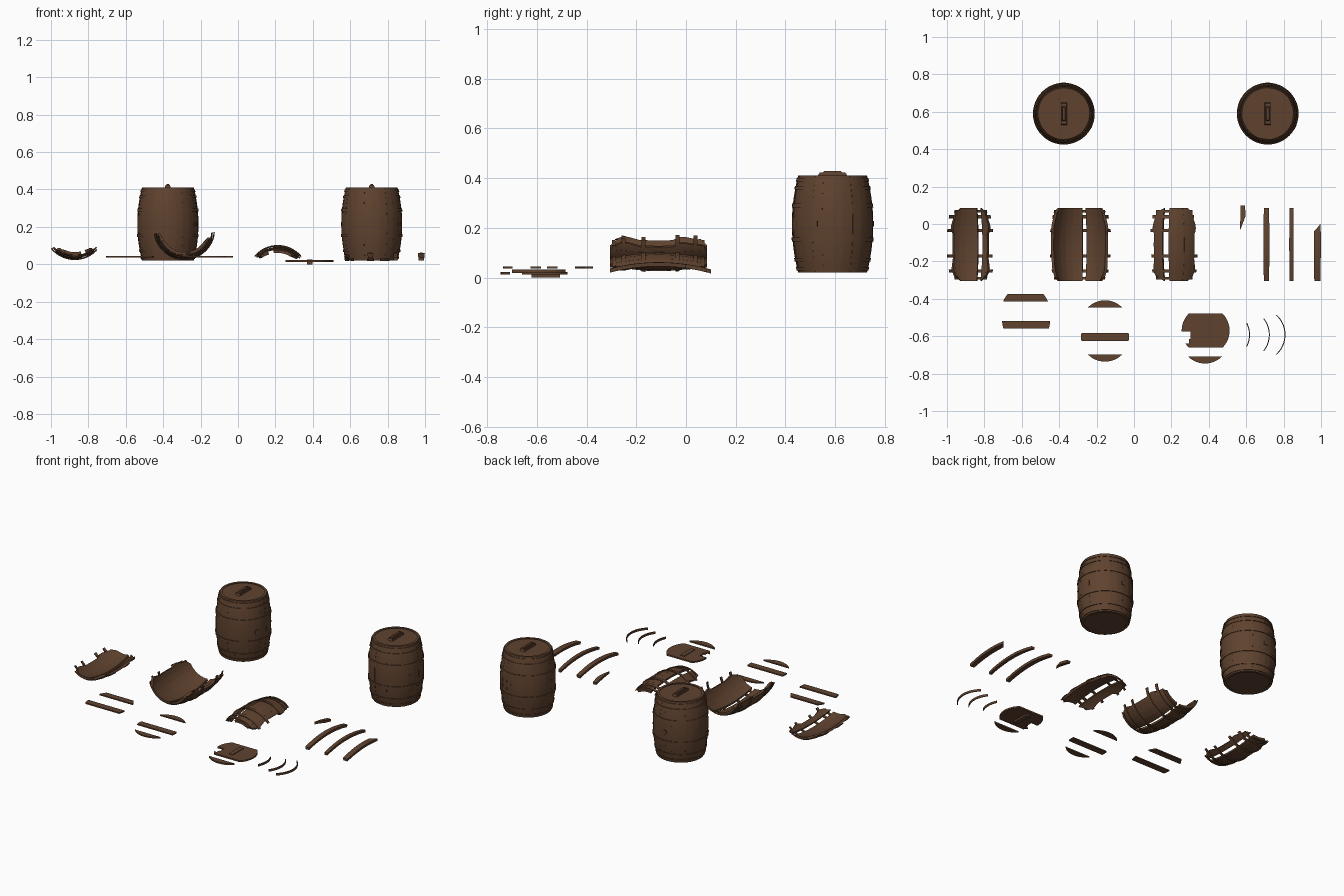
import bpy, bmesh, math, random
from mathutils import Vector

if "Cube" in bpy.data.objects:
    bpy.data.objects.remove(bpy.data.objects["Cube"])

random.seed(4)
LEN, R_END, BULGE, THICK = 0.39, 0.138, 0.025, 0.015

wood = bpy.data.materials.new("dark_brown_wood")
wood.diffuse_color = (0.115, 0.055, 0.028, 1)
wood.use_nodes = True
wood.node_tree.nodes["Principled BSDF"].inputs["Base Color"].default_value = wood.diffuse_color


def radius(s):
    # barrel profile along its axis
    u = (s - LEN / 2) / (LEN / 2)
    return R_END + BULGE * (1 - u * u)


def finish(name, bm):
    bmesh.ops.recalc_face_normals(bm, faces=bm.faces)
    me = bpy.data.meshes.new(name)
    bm.to_mesh(me)
    bm.free()
    me.materials.append(wood)
    ob = bpy.data.objects.new(name, me)
    bpy.context.collection.objects.link(ob)
    bpy.ops.object.select_all(action='DESELECT')
    ob.select_set(True)
    bpy.context.view_layer.objects.active = ob
    bpy.ops.object.shade_smooth_by_angle(angle=math.radians(25))
    return ob


def upright(cx, cy, z):
    return lambda r, a, s: Vector((cx + r * math.sin(a), cy - r * math.cos(a), z + s))


def lying(cx, cz, y, up):
    # up = 1 arches upward, up = -1 is an open trough
    return lambda r, a, s: Vector((cx + r * math.sin(a), y + s, cz + up * r * math.cos(a)))


def patch(bm, place, a0, a1, s0, s1, inner, outer, na=2, ns=10):
    """Solid curved slab; s0 and s1 are (at a0, at a1) pairs so ends can be slanted."""
    grid = {}
    for i in range(na + 1):
        f = i / na
        a = math.radians(a0 + (a1 - a0) * f)
        b0 = s0[0] + (s0[1] - s0[0]) * f
        b1 = s1[0] + (s1[1] - s1[0]) * f
        for j in range(ns + 1):
            s = b0 + (b1 - b0) * j / ns
            for k, off in enumerate((inner, outer)):
                grid[i, j, k] = bm.verts.new(place(radius(s) + off, a, s))

    def quad(*keys):
        bm.faces.new([grid[k] for k in keys])
    for i in range(na):
        for j in range(ns):
            for k in (0, 1):
                quad((i, j, k), (i + 1, j, k), (i + 1, j + 1, k), (i, j + 1, k))
        for j in (0, ns):
            quad((i, j, 0), (i + 1, j, 0), (i + 1, j, 1), (i, j, 1))
    for j in range(ns):
        for i in (0, na):
            quad((i, j, 0), (i, j + 1, 0), (i, j + 1, 1), (i, j, 1))


def hoop(bm, place, a0, a1, s, w=0.017, na=48):
    patch(bm, place, a0, a1, (s, s), (s + w, s + w), -0.001, 0.004, na, 1)


def strip(bm, cx, cy, r, y0, y1, z0, z1, xmin=-1, n=10):
    """Board cut from a round lid between two chords."""
    ys = [y0 + (y1 - y0) * (0.5 - 0.5 * math.cos(math.pi * i / n)) for i in range(n + 1)]
    xs = [math.sqrt(max(r * r - y * y, 1e-6)) for y in ys]
    pts = [(x, y) for x, y in zip(xs, ys)]
    pts += [(max(-x, xmin), y) for x, y in zip(xs[::-1], ys[::-1])]
    lo = [bm.verts.new((cx + x, cy + y, z0)) for x, y in pts]
    hi = [bm.verts.new((cx + x, cy + y, z1)) for x, y in pts]
    bm.faces.new(lo)
    bm.faces.new(hi)
    for i in range(len(pts)):
        j = (i + 1) % len(pts)
        bm.faces.new((lo[i], lo[j], hi[j], hi[i]))


def box(bm, cx, cy, cz, sx, sy, sz, taper=1.0):
    vs = bmesh.ops.create_cube(bm, size=1)['verts']
    for v in vs:
        t = taper if v.co.z > 0 else 1
        v.co = Vector((cx + v.co.x * sx * t, cy + v.co.y * sy * t, cz + v.co.z * sz))


def handle(name, cx, cy, z):
    bm = bmesh.new()
    box(bm, cx, cy, z + 0.006, 0.032, 0.12, 0.012, 0.92)
    box(bm, cx, cy, z + 0.017, 0.018, 0.085, 0.012, 0.8)
    for d in (-0.045, 0.045):
        box(bm, cx, cy + d, z + 0.013, 0.024, 0.014, 0.008)
    finish(name, bm)


HOOPS = (0.008, 0.045, 0.125, 0.262, 0.335, 0.366)

# Whole barrels
for n, cx in enumerate((-0.375, 0.715), 1):
    cy, z = 0.59, 0.02
    place = upright(cx, cy, z)
    bm = bmesh.new()
    for i in range(24):
        d = random.uniform(-0.001, 0.001)
        patch(bm, place, i * 15, i * 15 + 15, (0, 0), (LEN, LEN), -THICK, d, 2, 14)
    finish(f"barrel_{n}_staves", bm)
    bm = bmesh.new()
    for s in HOOPS:
        hoop(bm, place, 0, 360, s, 0.017 if 0.1 < s < 0.3 else 0.014)
    finish(f"barrel_{n}_hoops", bm)
    bm = bmesh.new()
    for z0 in (z + 0.006, z + LEN - 0.014):
        for k in range(7):
            y = -0.128 + k * 0.256 / 7
            strip(bm, cx, cy, 0.128, y, y + 0.256 / 7, z0, z0 + 0.01)
    finish(f"barrel_{n}_end_boards", bm)
    handle(f"barrel_{n}_handle", cx, cy, z + LEN - 0.004)
    bm = bmesh.new()
    for a0 in (60, 176):
        patch(bm, place, a0, a0 + 8, (0.185, 0.185), (0.207, 0.207), -0.002, 0.003, 2, 2)
    finish(f"barrel_{n}_bungs", bm)

# Broken barrel wall sections: centre x, centre z, direction, hoop span, stave angles
SECTIONS = [
    ("trough_small", -0.873, 0.188, -1, (-47, 47),
     [(-37, -24), (-24, -9), (-9, 5), (5, 15), (25, 37)]),
    ("trough_large", -0.287, 0.188, -1, (-80, 82),
     [(-75, -62), (-62, -47), (-47, -32), (-32, -17), (-17, -2), (-2, 5),
      (13, 28), (28, 43), (43, 58), (58, 66)]),
    ("arch", 0.213, -0.062, 1, (-47, 49),
     [(-41, -22), (-10, 5), (5, 20), (20, 33), (33, 43)]),
]
for name, cx, cz, up, span, staves in SECTIONS:
    place = lying(cx, cz, -0.305, up)
    bm = bmesh.new()
    last = len(staves) - 1
    for i, (a0, a1) in enumerate(staves):
        lo, hi = [0, 0], [LEN, LEN]
        if i in (0, last):          # splintered outer staves
            side = 0 if i == 0 else 1
            lo[side] += 0.03
            hi[side] -= 0.025
        patch(bm, place, a0, a1, lo, hi, -THICK, random.uniform(-0.001, 0.001), 2, 12)
    # short splinters left at the edges and bridging the gaps
    for edge, sgn in ((staves[0][0], -1), (staves[-1][1], 1)):
        for s in (0.02, 0.25):
            patch(bm, place, edge, edge + sgn * 5, (s, s + 0.03), (s + 0.1, s + 0.05), -THICK, 0, 1, 4)
    finish(f"{name}_staves", bm)
    bm = bmesh.new()
    for s in HOOPS[1:5]:
        a, b = (x + random.uniform(-5, 3) for x in span)
        hoop(bm, place, a, b, s, 0.017, 24)
    hoop(bm, place, staves[0][0], staves[-1][1], HOOPS[0], 0.014, 24)
    hoop(bm, place, staves[0][0], staves[-1][1], HOOPS[5], 0.014, 24)
    finish(f"{name}_hoops", bm)

# Loose staves: x, half angle, start pair, end pair
LOOSE = [(0.582, 5.2, (0.345, 0.275), (0.405, 0.405)),
         (0.708, 5.6, (0, 0), (LEN, LEN)),
         (0.842, 4.2, (0, 0), (LEN, LEN)),
         (0.980, 6.6, (0, 0), (0.265, 0.305))]
for n, (x, h, s0, s1) in enumerate(LOOSE, 1):
    bm = bmesh.new()
    if n == 1:
        s0 = s0[::-1]
    patch(bm, lying(x, 0.036 - R_END, -0.305, 1), -h, h, s0, s1, -THICK, 0.001, 3, 12)
    finish(f"loose_stave_{n}", bm)

# Loose lid boards: centre x, centre y, lower chord, upper chord
BOARDS = [(-0.58, -0.46, 0.045, 0.085), (-0.577, -0.518, -0.042, 0.0),
          (-0.155, -0.536, 0.09, 0.128), (-0.155, -0.605, -0.021, 0.021),
          (-0.155, -0.608, -0.128, -0.09)]
for n, (cx, cy, y0, y1) in enumerate(BOARDS, 1):
    bm = bmesh.new()
    strip(bm, cx, cy, 0.128, y0, y1, 0.037, 0.045)
    finish(f"loose_lid_board_{n}", bm)

# Broken lid with its handle, and the piece snapped off it
bm = bmesh.new()
for y0, y1, xmin in ((0.03, 0.092, -1), (-0.005, 0.03, -1), (-0.045, -0.005, -0.08),
                     (-0.068, -0.045, -0.088), (-0.09, -0.068, -1)):
    strip(bm, 0.383, -0.57, 0.128, y0, y1, 0.012, 0.022, xmin)
finish("broken_lid", bm)
bm = bmesh.new()
box(bm, 0.383, -0.565, 0.006, 0.03, 0.115, 0.012)
box(bm, 0.383, -0.565, 0.023, 0.028, 0.11, 0.006)
finish("broken_lid_handle", bm)
bm = bmesh.new()
strip(bm, 0.38, -0.618, 0.128, -0.128, -0.09, 0.012, 0.022)
finish("broken_lid_edge", bm)

# Snapped hoop pieces: outer x, centre y, radius, half angle
for n, (x, cy, r, h) in enumerate(((0.62, -0.592, 0.14, 27), (0.726, -0.592, 0.14, 39),
                                   (0.81, -0.592, 0.145, 48)), 1):
    bm = bmesh.new()
    ring = lambda rr, a, s, x=x, cy=cy, r=r: Vector((
        x - r + (r + rr - radius(s)) * math.cos(a), cy + (r + rr - radius(s)) * math.sin(a), 0.018 + s))
    patch(bm, ring, -h, h, (0, 0), (0.014, 0.014), -0.005, 0, 20, 1)
    finish(f"loose_hoop_{n}", bm)
